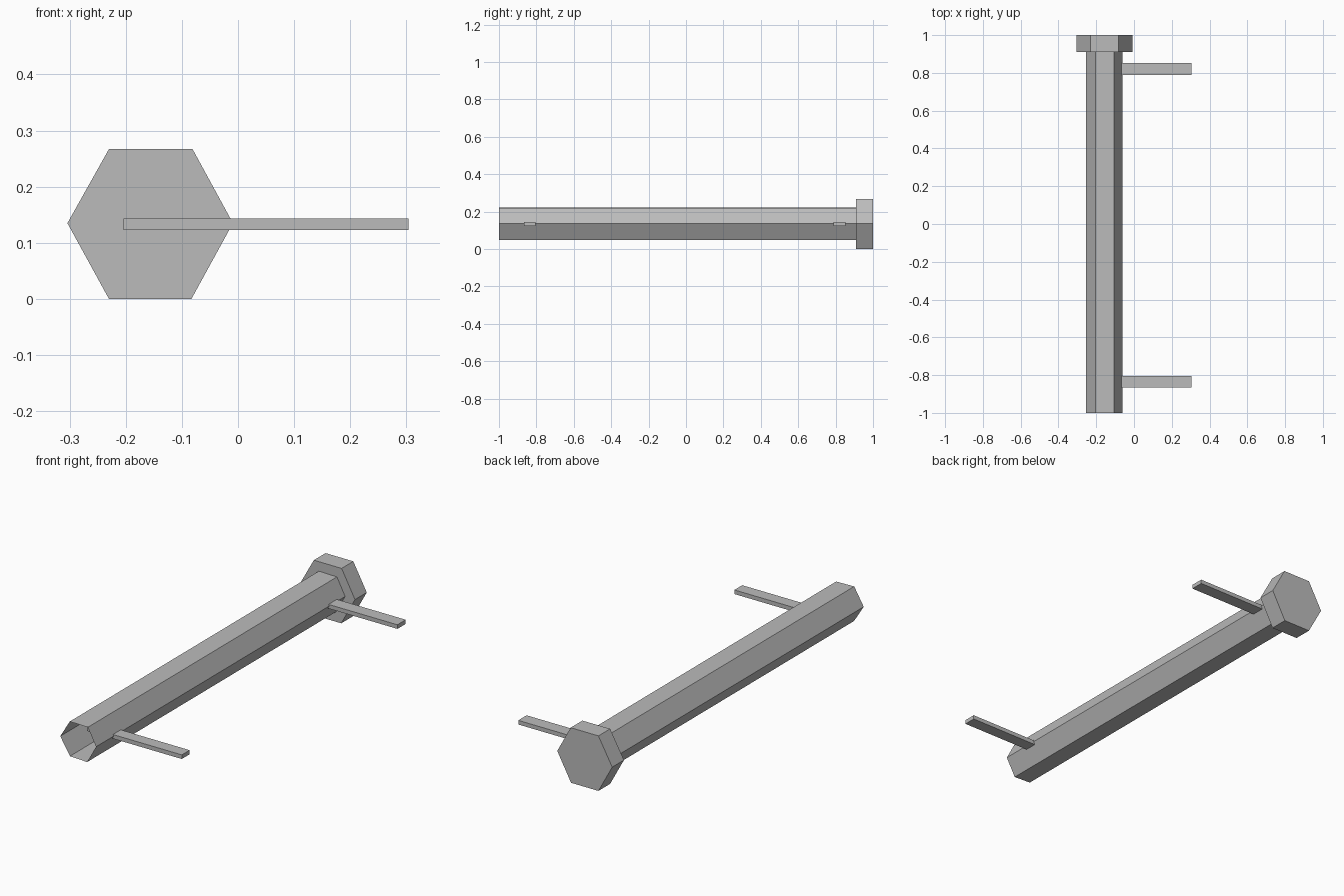
import bpy, bmesh

if "Cube" in bpy.data.objects:
    bpy.data.objects.remove(bpy.data.objects["Cube"])

steel = bpy.data.materials.new("grey steel")
steel.diffuse_color = (0.5, 0.5, 0.5, 1)
steel.use_nodes = True
steel.node_tree.nodes["Principled BSDF"].inputs["Base Color"].default_value = steel.diffuse_color


def prism(name, profile, y0, y1, front=True, back=True):
    """Extrude an (x, z) outline along y, with optional end faces."""
    bm = bmesh.new()
    a = [bm.verts.new((x, y0, z)) for x, z in profile]
    b = [bm.verts.new((x, y1, z)) for x, z in profile]
    n = len(profile)
    for i in range(n):
        j = (i + 1) % n
        bm.faces.new((a[i], b[i], b[j], a[j]))
    if front:
        bm.faces.new(a)
    if back:
        bm.faces.new(b[::-1])
    # outlines run clockwise seen from the front, so turn faces outward
    bmesh.ops.reverse_faces(bm, faces=bm.faces[:])
    mesh = bpy.data.meshes.new(name)
    bm.to_mesh(mesh)
    bm.free()
    mesh.materials.append(steel)
    obj = bpy.data.objects.new(name, mesh)
    bpy.context.collection.objects.link(obj)
    return obj


# hollow hexagonal bar, open at the front
prism("hex_tube",
      [(-0.254, 0.136), (-0.203, 0.221), (-0.106, 0.219),
       (-0.062, 0.136), (-0.11, 0.049), (-0.202, 0.053)],
      -1.0, 0.93, front=False, back=False)

# larger hexagonal head at the back
prism("hex_head",
      [(-0.304, 0.135), (-0.23, 0.267), (-0.081, 0.267),
       (-0.009, 0.135), (-0.083, 0.0), (-0.23, 0.0)],
      0.91, 1.0)

# two flat mounting arms reaching through the bar wall
arm = [(-0.204, 0.123), (-0.204, 0.143), (0.304, 0.143), (0.304, 0.123)]
for label, y0, y1 in (("front_arm", -0.865, -0.805), ("back_arm", 0.788, 0.852)):
    prism(label, arm, y0, y1)
